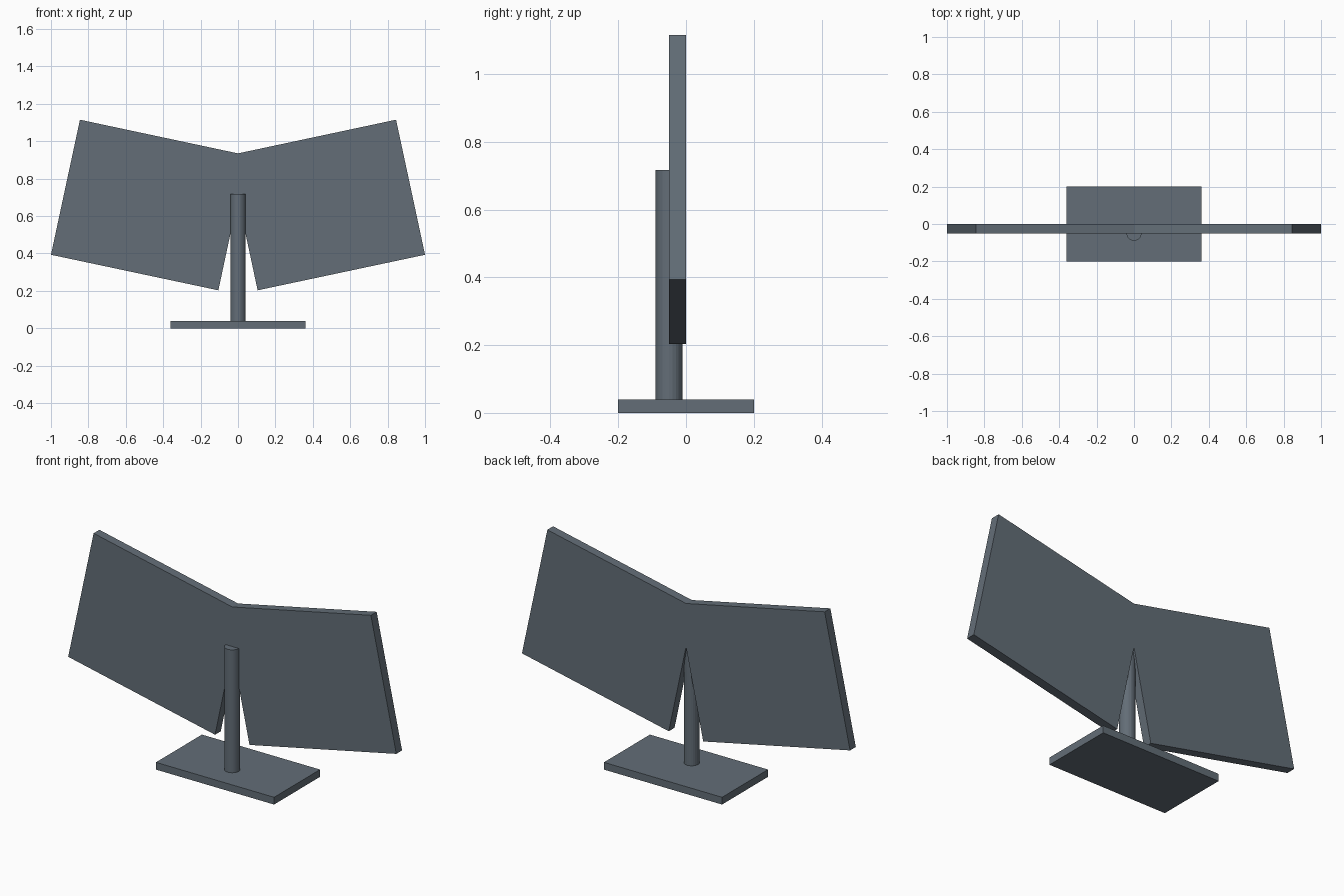
import bpy, bmesh

if "Cube" in bpy.data.objects:
    bpy.data.objects.remove(bpy.data.objects["Cube"])

slate = bpy.data.materials.new("slate_grey")
slate.diffuse_color = (0.125, 0.155, 0.185, 1.0)
slate.use_nodes = True
slate.node_tree.nodes["Principled BSDF"].inputs["Base Color"].default_value = slate.diffuse_color


def finish(name, bm):
    bmesh.ops.recalc_face_normals(bm, faces=bm.faces)
    mesh = bpy.data.meshes.new(name)
    bm.to_mesh(mesh)
    bm.free()
    mesh.materials.append(slate)
    obj = bpy.data.objects.new(name, mesh)
    bpy.context.collection.objects.link(obj)
    return obj


def prism(name, outline, y0, y1):
    """Extrude an x-z outline from y0 to y1."""
    bm = bmesh.new()
    face = bm.faces.new([bm.verts.new((x, y0, z)) for x, z in outline])
    new = bmesh.ops.extrude_face_region(bm, geom=[face])["geom"]
    verts = [v for v in new if isinstance(v, bmesh.types.BMVert)]
    bmesh.ops.translate(bm, verts=verts, vec=(0, y1 - y0, 0))
    return finish(name, bm)


# Flat base plate
prism("base_plate", [(-0.36, 0), (0.36, 0), (0.36, 0.04), (-0.36, 0.04)], -0.2, 0.2)

# Twin tilted panels, merged along the middle with a notch below
right = [(0.845, 1.115), (1.0, 0.393), (0.105, 0.203)]
left = [(-x, z) for x, z in reversed(right)]
prism("twin_panel", [(0, 0.935)] + right + [(0, 0.695)] + left, -0.05, 0.0)

# Round post in front of the panels
bm = bmesh.new()
bmesh.ops.create_cone(bm, cap_ends=True, segments=24, radius1=0.04, radius2=0.04, depth=0.677)
bmesh.ops.translate(bm, verts=bm.verts, vec=(0, -0.05, 0.04 + 0.677 / 2))
finish("post", bm)
